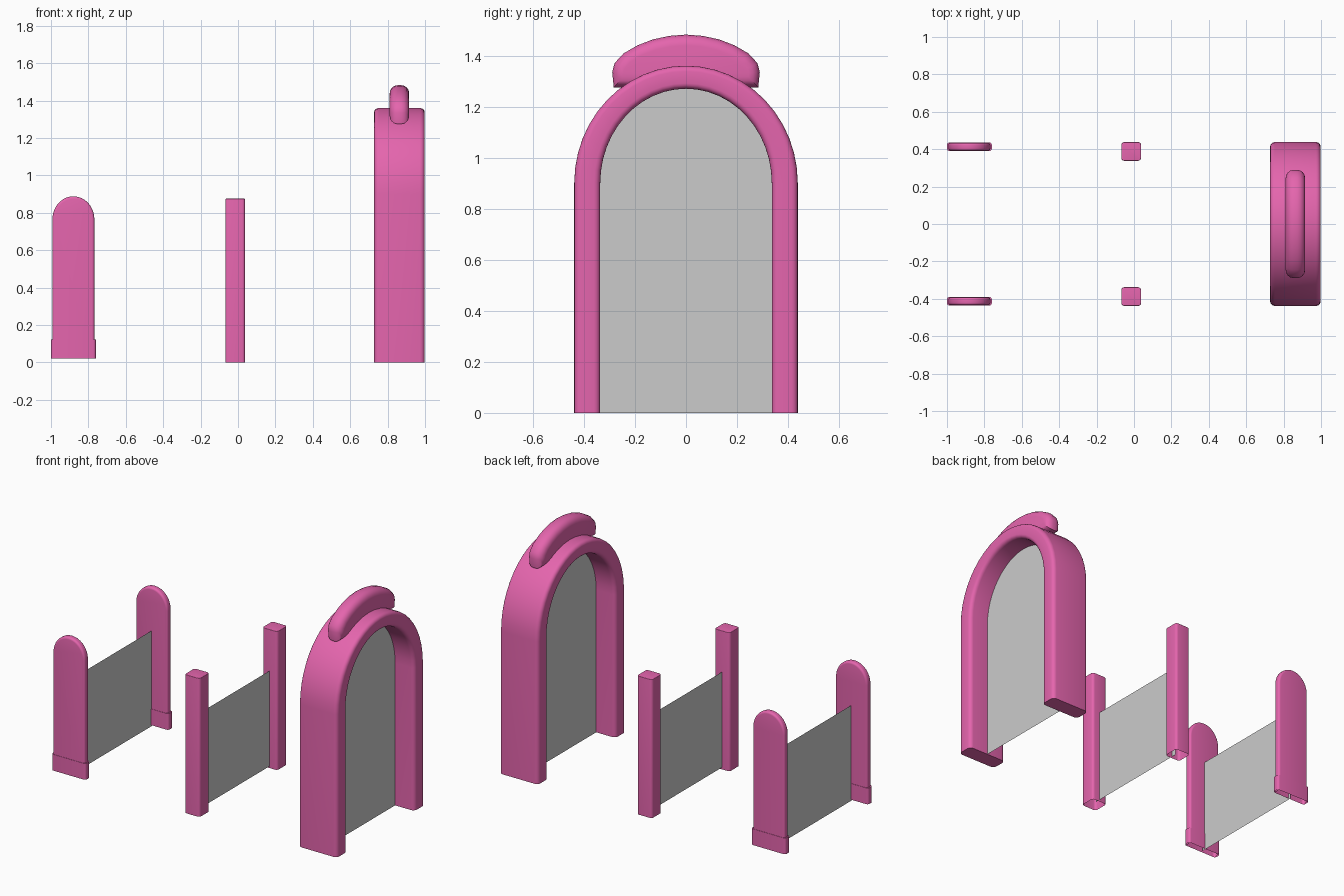
import bpy, bmesh
from math import sin, cos, pi
from mathutils import Vector

if "Cube" in bpy.data.objects:
    bpy.data.objects.remove(bpy.data.objects["Cube"])

pink = bpy.data.materials.new("pink")
pink.diffuse_color = (0.78, 0.13, 0.42, 1)
pink.use_nodes = True
pink.node_tree.nodes["Principled BSDF"].inputs["Base Color"].default_value = pink.diffuse_color


def finish(bm, name, mat=pink):
    if mat:
        bmesh.ops.recalc_face_normals(bm, faces=bm.faces)
    me = bpy.data.meshes.new(name)
    bm.to_mesh(me)
    bm.free()
    ob = bpy.data.objects.new(name, me)
    bpy.context.collection.objects.link(ob)
    if mat:
        me.materials.append(mat)
        bpy.ops.object.select_all(action='DESELECT')
        ob.select_set(True)
        bpy.context.view_layer.objects.active = ob
        bpy.ops.object.shade_smooth_by_angle(angle=0.6)
    return ob


def rounded_rect(w, h, r, n=4):
    pts = []
    for k, (sx, sy) in enumerate(((1, 1), (-1, 1), (-1, -1), (1, -1))):
        for i in range(n + 1):
            a = (k + i / n) * pi / 2
            pts.append((sx * (w / 2 - r) + r * cos(a), sy * (h / 2 - r) + r * sin(a)))
    return pts


def dome(half, spring, rise, base, n=24):
    """Outline: straight legs topped by a half ellipse, left foot to right foot."""
    arc = [(-half * cos(pi * i / n), spring + rise * sin(pi * i / n)) for i in range(n + 1)]
    return [(-half, base)] + arc + [(half, base)]


def prism(name, pts, direction, bevel=0, open_z=None):
    """Extrude an outline; drop faces on open_z; round the rims of both caps."""
    bm = bmesh.new()
    d = Vector(direction)
    cap = bm.faces.new([bm.verts.new(p) for p in pts])
    top = bmesh.ops.extrude_face_region(bm, geom=[cap], use_keep_orig=True)['geom']
    bmesh.ops.translate(bm, vec=d, verts=[v for v in top if isinstance(v, bmesh.types.BMVert)])
    bm.normal_update()
    if open_z is not None:
        bottom = [f for f in bm.faces if all(abs(v.co.z - open_z) < 1e-5 for v in f.verts)]
        bmesh.ops.delete(bm, geom=bottom, context='FACES')
    if bevel:
        rims = [e for e in bm.edges if len(e.link_faces) == 2
                and abs((e.verts[0].co - e.verts[1].co).normalized().dot(d.normalized())) < 0.01]
        bmesh.ops.bevel(bm, geom=rims, offset=bevel, segments=4, profile=0.5, affect='EDGES',
                        clamp_overlap=True)
    return finish(bm, name)


def panel(name, x, pts):
    bm = bmesh.new()
    bm.faces.new([bm.verts.new((x, y, z)) for y, z in pts])
    finish(bm, name, None)


def rect(half, z0, z1):
    return [(-half, z0), (half, z0), (half, z1), (-half, z1)]


# Paddle gate and post gate, one of each on both sides
for side, s in (("front", -1), ("back", 1)):
    y = s * 0.413
    prism(f"paddle_{side}", [(-0.88 + x, y - 0.021, z) for x, z in dome(0.112, 0.765, 0.123, 0.02)],
          (0, 0.042, 0), 0.013, 0.02)
    prism(f"paddle_sleeve_{side}",
          [(-0.88 + a, y + b, 0.02) for a, b in rounded_rect(0.24, 0.046, 0.014)],
          (0, 0, 0.102), 0, 0.02)
    prism(f"post_{side}", [(-0.015 + a, s * 0.388 + b, 0) for a, b in rounded_rect(0.106, 0.1, 0.016)],
          (0, 0, 0.875), 0.003, 0)

# Archway: rounded section swept between inner and outer outlines
bm = bmesh.new()
outer, inner = dome(0.438, 0.9, 0.46, 0), dome(0.336, 0.9, 0.37, 0)
section = rounded_rect(0.27, 0.104, 0.025)
rings = []
for o, i in zip(outer, inner):
    ring = []
    for a, b in section:
        p = Vector(i).lerp(Vector(o), b / 0.104 + 0.5)
        ring.append(bm.verts.new((0.863 + a, p.x, p.y)))
    rings.append(ring)
n = len(section)
for r0, r1 in zip(rings, rings[1:]):
    for k in range(n):
        bm.faces.new((r0[k], r0[(k + 1) % n], r1[(k + 1) % n], r1[k]))
bm.faces.new(rings[0])
bm.faces.new(rings[-1])
finish(bm, "archway")

# Crest on top of the archway
half = [(0.283, 1.275), (0.289, 1.335), (0.28, 1.37), (0.245, 1.408), (0.19, 1.44), (0.13, 1.463), (0.065, 1.477)]
crest = half + [(0, 1.482)] + [(-y, z) for y, z in reversed(half)]
prism("arch_crest", [(0.811, y, z) for y, z in crest], (0.104, 0, 0), 0.042)

# Thin grey screens filling each gate
panel("paddle_screen", -0.88, rect(0.41, 0.012, 0.615))
panel("post_screen", -0.015, rect(0.37, 0.012, 0.615))
panel("arch_screen", 0.863, dome(0.337, 0.9, 0.371, 0))
